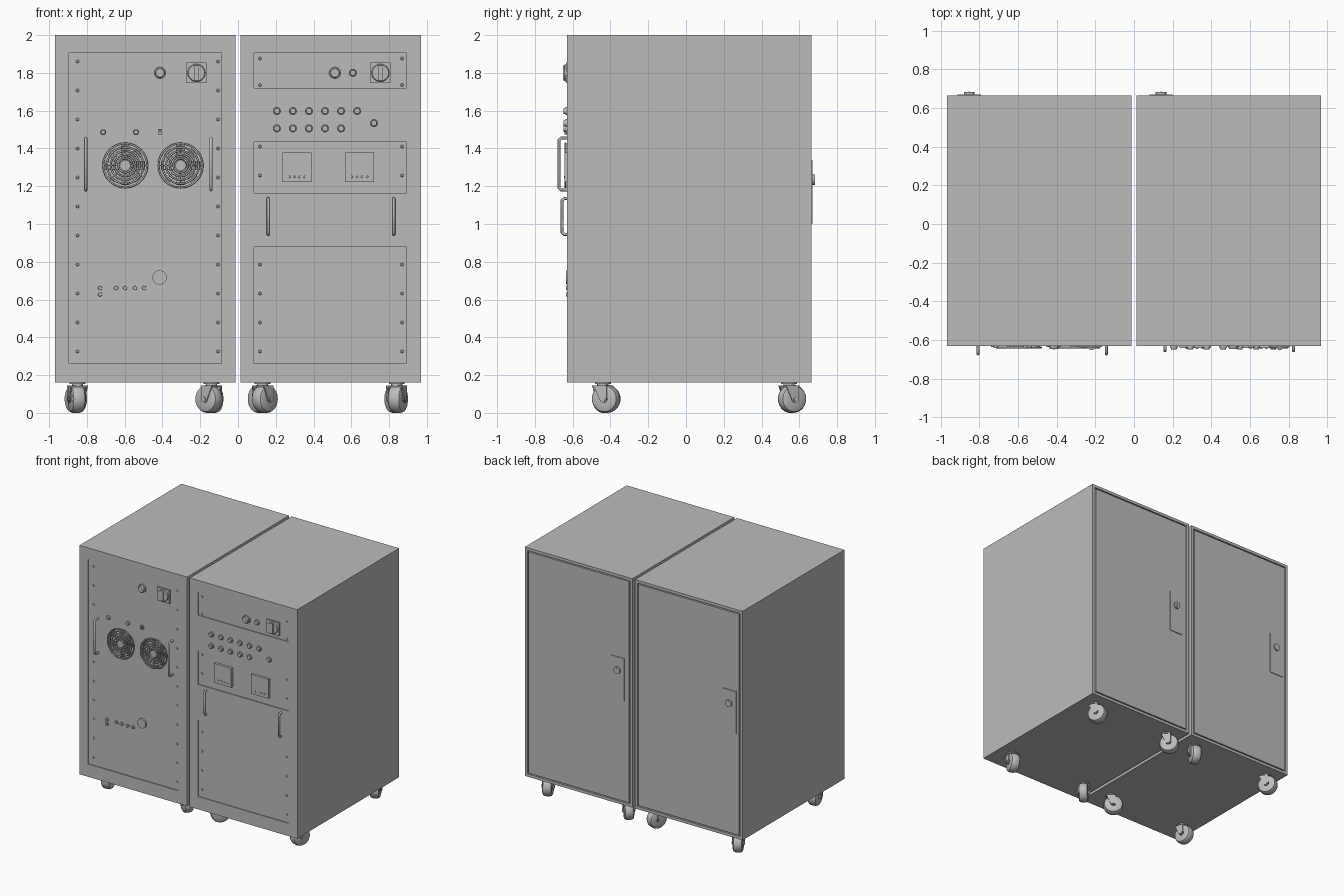
import bpy, bmesh, math
from mathutils import Matrix, Vector

old = bpy.data.objects.get("Cube")
if old:
    bpy.data.objects.remove(old, do_unlink=True)

grey = bpy.data.materials.new("cabinet grey")
grey.use_nodes = True
grey.diffuse_color = (0.5, 0.5, 0.5, 1)
grey.node_tree.nodes["Principled BSDF"].inputs["Base Color"].default_value = (0.5, 0.5, 0.5, 1)

FRONT, BACK, BOTTOM, TOP = -0.63, 0.664, 0.16, 2.0
RECESS = 0.008
PANEL = FRONT + RECESS
TURN_Y = Matrix.Rotation(math.pi / 2, 4, 'X')


def finish(name, bm, smooth=False):
    mesh = bpy.data.meshes.new(name)
    bmesh.ops.recalc_face_normals(bm, faces=bm.faces)
    bm.to_mesh(mesh)
    bm.free()
    ob = bpy.data.objects.new(name, mesh)
    bpy.context.collection.objects.link(ob)
    mesh.materials.append(grey)
    if smooth:
        activate(ob)
        bpy.ops.object.shade_smooth_by_angle(angle=math.radians(35))
    return ob


def activate(ob):
    bpy.ops.object.select_all(action='DESELECT')
    ob.select_set(True)
    bpy.context.view_layer.objects.active = ob


def add_box(bm, x, y, z):
    """Box from (min, max) pairs."""
    size = [b - a for a, b in (x, y, z)]
    mid = [(a + b) / 2 for a, b in (x, y, z)]
    bmesh.ops.create_cube(bm, size=1, matrix=Matrix.Translation(mid) @ Matrix.Diagonal((*size, 1)))


def box(name, x, y, z):
    bm = bmesh.new()
    add_box(bm, x, y, z)
    return finish(name, bm)


def add_disc(bm, x, z, r, y0, y1, r2=None, sides=32):
    """Round part along y; r at the back y1, r2 at the front y0."""
    bmesh.ops.create_cone(bm, cap_ends=True, segments=sides, radius1=r,
                          radius2=r2 or r, depth=y1 - y0,
                          matrix=Matrix.Translation((x, (y0 + y1) / 2, z)) @ TURN_Y)


def disc(name, x, z, r, y0, y1, r2=None, sides=32):
    bm = bmesh.new()
    add_disc(bm, x, z, r, y0, y1, r2, sides)
    return finish(name, bm, True)


def tube(name, points, radius, closed=False):
    curve = bpy.data.curves.new(name, 'CURVE')
    curve.dimensions = '3D'
    curve.bevel_depth = radius
    curve.bevel_resolution = 2
    curve.use_fill_caps = True
    spline = curve.splines.new('POLY')
    spline.points.add(len(points) - 1)
    for p, co in zip(spline.points, points):
        p.co = (*co, 1)
    spline.use_cyclic_u = closed
    curve.materials.append(grey)
    ob = bpy.data.objects.new(name, curve)
    bpy.context.collection.objects.link(ob)
    return ob


def cut(target, cutter):
    mod = target.modifiers.new("cut", 'BOOLEAN')
    mod.operation = 'DIFFERENCE'
    mod.object = cutter
    cutter.hide_render = True
    activate(target)
    bpy.ops.object.modifier_apply(modifier=mod.name)
    bpy.data.objects.remove(cutter, do_unlink=True)


def cabinet(name, x0, x1):
    """Box with a groove around the flush rear door."""
    bm = bmesh.new()
    add_box(bm, (x0, x1), (FRONT, BACK), (BOTTOM, TOP))
    bmesh.ops.recalc_face_normals(bm, faces=bm.faces)
    door = max(bm.faces, key=lambda f: f.calc_center_median().y)
    for thick, depth in ((0.032, 0), (0.0005, -0.015), (0.011, 0), (0.0005, 0.015)):
        bmesh.ops.inset_region(bm, faces=[door], thickness=thick, depth=depth)
    return finish(name, bm)


def screws(name, xs, zs):
    bm = bmesh.new()
    for x in xs:
        for z in zs:
            add_disc(bm, x, z, 0.01, PANEL - 0.004, PANEL + 0.002, 0.006, 12)
    finish(name, bm, True)


def handle(name, x, z0, z1, y, r):
    e = 0.012
    tube(name, [(x, FRONT + 0.01, z0), (x, y + e, z0), (x, y, z0 + e),
                (x, y, z1 - e), (x, y + e, z1), (x, FRONT + 0.01, z1)], r)


def rotary_switch(name, x, z):
    box(name + "_plate", (x - 0.054, x + 0.054), (FRONT - 0.006, PANEL), (z - 0.054, z + 0.054))
    disc(name + "_dial", x, z, 0.047, FRONT - 0.013, FRONT - 0.006, 0.043)
    box(name + "_grip", (x - 0.01, x + 0.01), (FRONT - 0.021, FRONT - 0.013), (z - 0.04, z + 0.04))


def button(name, x, z, r, back=FRONT, depth=0.018):
    disc(name + "_collar", x, z, r, back - depth * 0.5, back + 0.002)
    disc(name + "_cap", x, z, r * 0.8, back - depth, back - depth * 0.5, r * 0.68)


def fan(name, x, z, radius=0.116):
    # concentric wire rings
    for i in range(5):
        r = radius * (1 - 0.17 * i)
        ring = [(x + r * math.cos(a), FRONT - 0.008, z + r * math.sin(a))
                for a in (math.tau * k / 40 for k in range(40))]
        tube(f"{name}_ring_{i}", ring, 0.005, True)
    disc(name + "_hub", x, z, 0.028, FRONT - 0.012, FRONT + 0.03)
    bm = bmesh.new()
    for i in range(8):
        turn = Matrix.Translation((x, 0, z)) @ Matrix.Rotation(math.tau * i / 8, 4, 'Y')
        # grille spoke
        bmesh.ops.create_cube(bm, size=1, matrix=turn @ Matrix.Translation(
            (radius / 2, FRONT - 0.006, 0)) @ Matrix.Diagonal((radius, 0.006, 0.006, 1)))
        # tilted blade behind the grille
        bmesh.ops.create_cube(bm, size=1, matrix=turn @ Matrix.Translation(
            (0.062, FRONT + 0.018, 0)) @ Matrix.Rotation(0.4, 4, 'X')
            @ Matrix.Diagonal((0.085, 0.003, 0.05, 1)))
    finish(name + "_spokes_and_blades", bm)


def caster(name, x, y, angle):
    """Swivel caster with a trailing wheel between two tapered fork plates."""
    place = Matrix.Translation((x, y, 0)) @ Matrix.Rotation(angle, 4, 'Z')
    r, trail = 0.074, 0.018
    wheel = bmesh.new()
    half = [(-0.036, 0.02), (-0.036, 0.058), (-0.03, 0.068), (-0.016, r)]
    prof = half + [(-a, b) for a, b in reversed(half)]
    verts = [wheel.verts.new((a, 0, b)) for a, b in prof]
    edges = [wheel.edges.new((verts[i], verts[(i + 1) % len(verts)])) for i in range(len(verts))]
    bmesh.ops.spin(wheel, geom=verts + edges, cent=(0, 0, 0), axis=(1, 0, 0),
                   angle=math.tau, steps=32, use_merge=True)
    bmesh.ops.remove_doubles(wheel, verts=wheel.verts, dist=0.0001)
    wheel.transform(place @ Matrix.Translation((0, trail, r)))
    finish(name + "_wheel", wheel, True)

    fork = bmesh.new()
    for side in (-1, 1):
        plate = [(-0.036, 0.142), (0.036, 0.142), (trail + 0.018, r - 0.01),
                 (trail, r - 0.02), (trail - 0.018, r - 0.01)]
        face = fork.faces.new([fork.verts.new((side * 0.038, py, pz)) for py, pz in plate])
        ext = bmesh.ops.extrude_face_region(fork, geom=[face])["geom"]
        bmesh.ops.translate(fork, vec=Vector((side * 0.006, 0, 0)),
                            verts=[v for v in ext if isinstance(v, bmesh.types.BMVert)])
    add_box(fork, (-0.044, 0.044), (-0.036, 0.036), (0.138, 0.146))
    for rad, z0, z1 in ((0.03, 0.144, 0.154), (0.042, 0.152, 0.162)):
        bmesh.ops.create_cone(fork, cap_ends=True, segments=24, radius1=rad, radius2=rad,
                              depth=z1 - z0, matrix=Matrix.Translation((0, 0, (z0 + z1) / 2)))
    bmesh.ops.create_cone(fork, cap_ends=True, segments=16, radius1=0.012, radius2=0.012, depth=0.096,
                          matrix=Matrix.Translation((0, trail, r)) @ Matrix.Rotation(math.pi / 2, 4, 'Y'))
    fork.transform(place)
    finish(name + "_fork", fork, True)


# Cabinets with sunken front panels
right_cab = cabinet("right_cabinet", -0.968, -0.012)
left_cab = cabinet("left_cabinet", 0.012, 0.968)
front_cut = (FRONT - 0.1, PANEL)
cut(right_cab, box("panel_cutter", (-0.894, -0.087), front_cut, (0.262, 1.905)))
for z0, z1 in ((1.72, 1.905), (1.164, 1.434), (0.262, 0.878)):
    cut(left_cab, box("panel_cutter", (0.085, 0.892), front_cut, (z0, z1)))

# Right cabinet: fans, handles and controls
for i, x in enumerate((-0.597, -0.304)):
    cut(right_cab, disc("fan_cutter", x, 1.31, 0.112, FRONT - 0.1, FRONT + 0.045, sides=40))
    fan(f"fan_{i}", x, 1.31)
for i, x in enumerate((-0.806, -0.143)):
    handle(f"right_cabinet_handle_{i}", x, 1.18, 1.455, -0.672, 0.008)
rotary_switch("right_main_switch", -0.22, 1.8)
button("right_stop_button", -0.413, 1.8, 0.033, PANEL, 0.025)
for i, x in enumerate((-0.714, -0.54)):
    button(f"indicator_{i}", x, 1.486, 0.016, PANEL, 0.02)
box("toggle_base", (-0.424, -0.402), (FRONT - 0.006, PANEL), (1.474, 1.504))
box("toggle_lever", (-0.418, -0.408), (FRONT - 0.018, FRONT - 0.006), (1.486, 1.502))
disc("large_socket", -0.415, 0.717, 0.038, FRONT - 0.005, PANEL)
for i, x in enumerate((-0.73, -0.645, -0.598, -0.545, -0.497)):
    button(f"small_socket_{i}", x, 0.661, 0.014, PANEL, 0.014)
button("small_socket_low", -0.73, 0.627, 0.014, PANEL, 0.014)
rows = [0.325 + 0.1535 * i for i in range(11)]
screws("right_panel_screws", (-0.849, -0.106), rows)

# Left cabinet: switches, buttons, meters and handles
rotary_switch("left_main_switch", 0.754, 1.8)
button("left_stop_button", 0.513, 1.8, 0.033, PANEL, 0.025)
button("left_start_button", 0.608, 1.8, 0.021, PANEL, 0.02)
for row, (z, count) in enumerate(((1.598, 6), (1.506, 5))):
    for i in range(count):
        button(f"button_{row}_{i}", 0.206 + 0.085 * i, z, 0.021)
button("lone_button", 0.72, 1.534, 0.021)
for i, x in enumerate((0.312, 0.643)):
    box(f"meter_{i}", (x - 0.077, x + 0.077), (FRONT - 0.012, PANEL), (1.223, 1.378))
    for k in range(4):
        button(f"meter_{i}_key_{k}", x - 0.04 + 0.027 * k, 1.25, 0.007, FRONT - 0.012, 0.004)
for i, x in enumerate((0.16, 0.825)):
    handle(f"left_cabinet_handle_{i}", x, 0.945, 1.135, -0.656, 0.008)
screws("left_panel_screws", (0.116, 0.868), [1.876, 1.735, 1.41, 1.257] + rows[:4])

# Rear door locks
for i, x in enumerate((-0.912, 0.08)):
    box(f"lock_plate_{i}", (x, x + 0.12), (BACK - 0.002, BACK + 0.006), (1.0, 1.34))
    disc(f"lock_barrel_{i}", x + 0.06, 1.235, 0.028, BACK, BACK + 0.018)
    box(f"lock_slot_{i}", (x + 0.056, x + 0.064), (BACK + 0.01, BACK + 0.02), (1.22, 1.25))

# Swivel casters, each turned differently
turns = (0.2, 0.9, -0.75, -0.35, 0.5, -0.4, 0.7, 0.45)
spots = [(x, y) for y in (-0.44, 0.545) for x in (-0.85, -0.14, 0.13, 0.84)]
for i, ((x, y), a) in enumerate(zip(spots, turns)):
    caster(f"caster_{i}", x, y, a)
